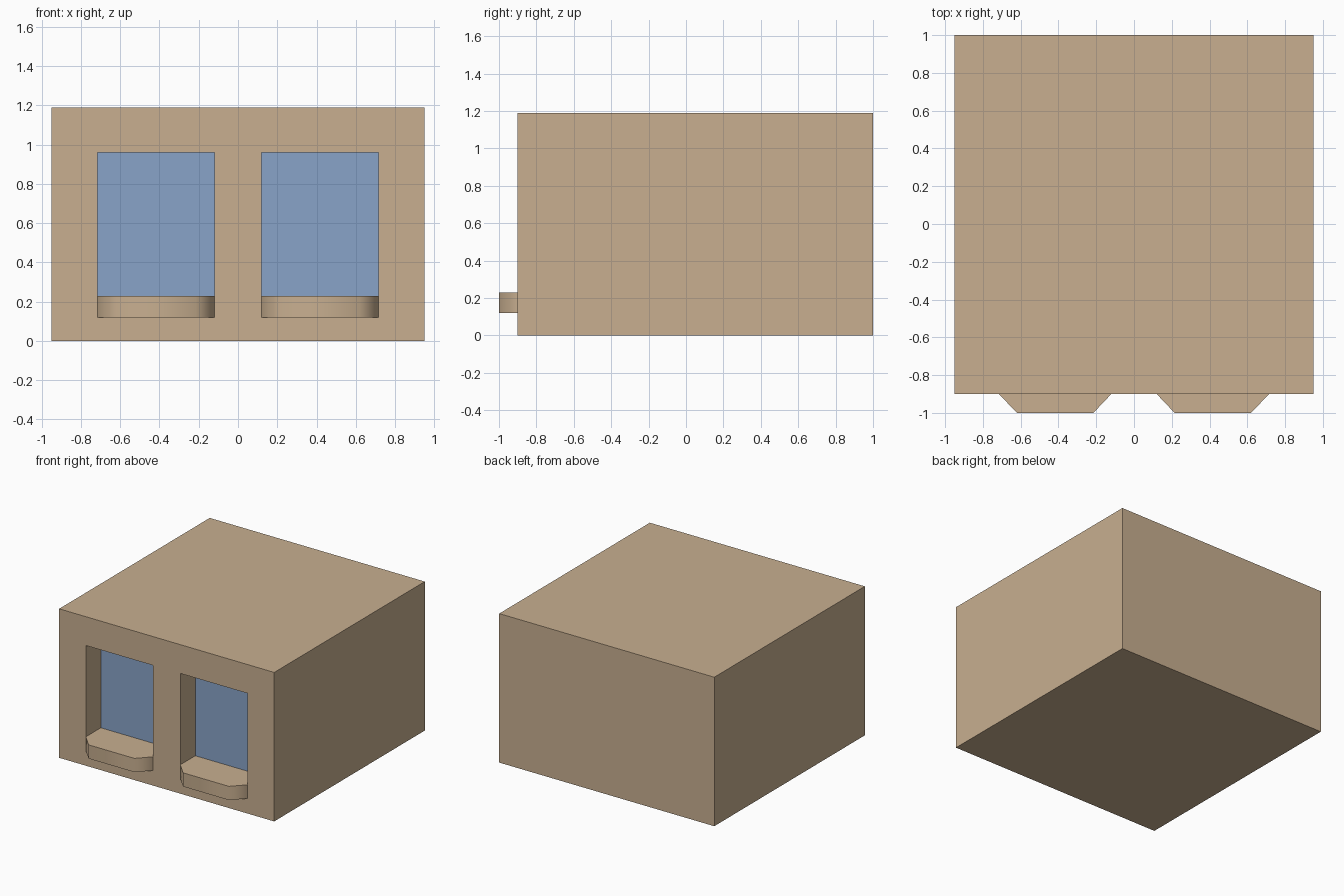
import bpy, bmesh, math
from mathutils import Vector

if "Cube" in bpy.data.objects:
    bpy.data.objects.remove(bpy.data.objects["Cube"])


def material(name, color):
    m = bpy.data.materials.new(name)
    m.diffuse_color = (*color, 1)
    m.use_nodes = True
    m.node_tree.nodes["Principled BSDF"].inputs["Base Color"].default_value = m.diffuse_color
    return m


tan = material("tan wall", (0.58, 0.43, 0.28))
blue = material("blue glass", (0.25, 0.37, 0.58))

W, FRONT, BACK, H = 0.95, -0.9, 1.0, 1.19     # block extents
X0, X1, Z0, Z1 = 0.12, 0.715, 0.12, 0.96      # right window opening
GLASS_Y = -0.71
SILL_TOP = 0.23


def add_object(name, bm, mats):
    bmesh.ops.recalc_face_normals(bm, faces=bm.faces[:])
    me = bpy.data.meshes.new(name)
    bm.to_mesh(me)
    bm.free()
    for m in mats:
        me.materials.append(m)
    ob = bpy.data.objects.new(name, me)
    bpy.context.collection.objects.link(ob)
    return ob


# wall block: box with two window openings pushed in from the front
bm = bmesh.new()
bmesh.ops.create_cube(bm, size=1)
for v in bm.verts:
    v.co = Vector((v.co.x * 2 * W, FRONT if v.co.y < 0 else BACK, 0 if v.co.z < 0 else H))
cuts = [((x, 0, 0), (1, 0, 0)) for x in (-X1, -X0, X0, X1)]
cuts += [((0, 0, z), (0, 0, 1)) for z in (Z0, Z1)]
for co, no in cuts:
    bmesh.ops.bisect_plane(bm, geom=bm.verts[:] + bm.edges[:] + bm.faces[:],
                           plane_co=co, plane_no=no)
bm.normal_update()
panes = []
for f in bm.faces:
    c = f.calc_center_median()
    if f.normal.y < -0.9 and X0 < abs(c.x) < X1 and Z0 < c.z < Z1:
        panes.append(f)
for f in panes:
    new = bmesh.ops.extrude_discrete_faces(bm, faces=[f])["faces"][0]
    for v in new.verts:
        v.co.y = GLASS_Y
    new.material_index = 1
add_object("wall_block", bm, [tan, blue])

# window sills: chamfered outline from the glass to past the wall
outline = [(X0, GLASS_Y), (X0, FRONT), (X0 + 0.095, -1.0),
           (X1 - 0.095, -1.0), (X1, FRONT), (X1, GLASS_Y)]
for side, name in ((-1, "left_sill"), (1, "right_sill")):
    bm = bmesh.new()
    base = bm.faces.new([bm.verts.new((side * x, y, Z0)) for x, y in outline])
    ext = bmesh.ops.extrude_face_region(bm, geom=[base], use_keep_orig=True)["geom"]
    for v in ext:
        if isinstance(v, bmesh.types.BMVert):
            v.co.z = SILL_TOP
    ob = add_object(name, bm, [tan])
    bpy.ops.object.select_all(action='DESELECT')
    ob.select_set(True)
    bpy.context.view_layer.objects.active = ob
    bpy.ops.object.shade_smooth_by_angle(angle=math.radians(50))
